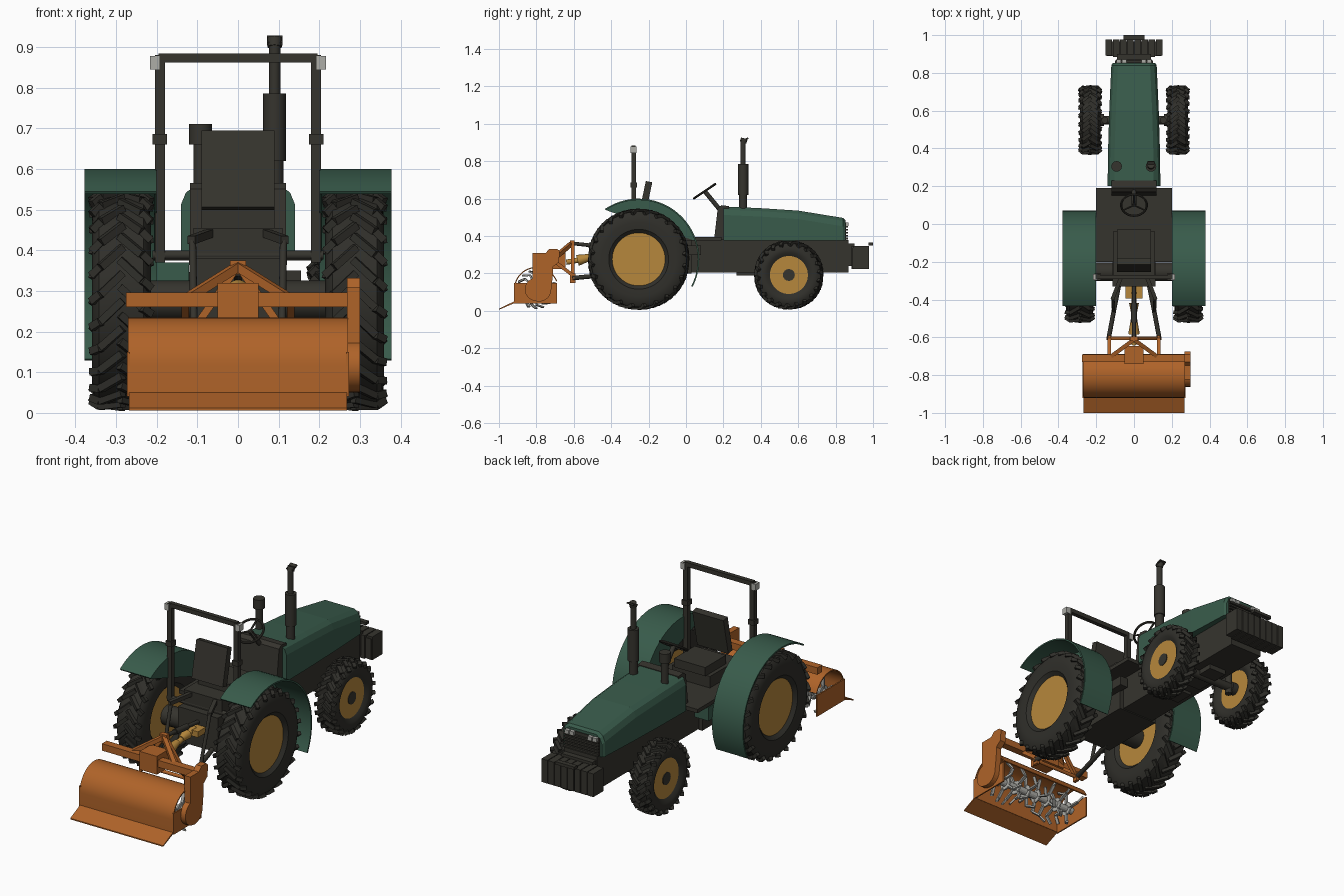
import bpy, bmesh, math
from math import sin, cos, pi, radians
from mathutils import Vector, Matrix

cube = bpy.data.objects.get("Cube")
if cube:
    bpy.data.objects.remove(cube, do_unlink=True)


def material(name, r, g, b):
    m = bpy.data.materials.new(name)
    m.use_nodes = True
    m.diffuse_color = (r, g, b, 1)
    m.node_tree.nodes["Principled BSDF"].inputs["Base Color"].default_value = (r, g, b, 1)
    return m


GREEN = material("green paint", .040, .105, .070)
DARK = material("dark metal", .036, .034, .027)
RUBBER = material("tyre rubber", .029, .028, .023)
ORANGE = material("orange paint", .43, .125, .022)
YELLOW = material("yellow paint", .47, .245, .045)
STEEL = material("light steel", .42, .42, .39)


def finish(name, bm, mat, smooth=False):
    bmesh.ops.recalc_face_normals(bm, faces=bm.faces)
    me = bpy.data.meshes.new(name)
    bm.to_mesh(me)
    bm.free()
    ob = bpy.data.objects.new(name, me)
    bpy.context.collection.objects.link(ob)
    me.materials.append(mat)
    if smooth:
        bpy.context.view_layer.objects.active = ob
        ob.select_set(True)
        bpy.ops.object.shade_smooth_by_angle(angle=radians(35))
        ob.select_set(False)
    return ob


def add_box(bm, x, y, z, tilt=0):
    """Box from (min, max) ranges, optionally tilted about x."""
    c = Vector([sum(r) / 2 for r in (x, y, z)])
    size = [r[1] - r[0] for r in (x, y, z)]
    m = Matrix.Translation(c) @ Matrix.Rotation(radians(tilt), 4, 'X') @ Matrix.Diagonal((*size, 1))
    bmesh.ops.create_cube(bm, size=1, matrix=m)


def add_bar(bm, p, q, r, r2=None, n=12, flat=1):
    """Round or square bar between two points."""
    p, q = Vector(p), Vector(q)
    m = Matrix.Translation((p + q) / 2) @ (q - p).to_track_quat('Z', 'Y').to_matrix().to_4x4()
    m = m @ Matrix.Diagonal((1, flat, 1, 1))
    if n == 4:
        m = m @ Matrix.Rotation(pi / 4, 4, 'Z')
    bmesh.ops.create_cone(bm, cap_ends=True, segments=n, radius1=r,
                          radius2=r if r2 is None else r2, depth=(q - p).length, matrix=m)


def box(name, mat, x, y, z, tilt=0):
    bm = bmesh.new()
    add_box(bm, x, y, z, tilt)
    return finish(name, bm, mat)


def bar(name, mat, p, q, r, r2=None, n=16):
    bm = bmesh.new()
    add_bar(bm, p, q, r, r2, n)
    return finish(name, bm, mat, n > 4)


def extrude(name, mat, outline, x0, x1, smooth=False):
    """Closed y-z outline pushed along x."""
    bm = bmesh.new()
    f = bm.faces.new([bm.verts.new((x0, y, z)) for y, z in outline])
    new = bmesh.ops.extrude_face_region(bm, geom=[f])["geom"]
    bmesh.ops.translate(bm, vec=(x1 - x0, 0, 0), verts=[v for v in new if isinstance(v, bmesh.types.BMVert)])
    return finish(name, bm, mat, smooth)


def arc(cy, cz, r, a0, a1, n):
    return [(cy + r * cos(radians(a0 + (a1 - a0) * i / n)), cz + r * sin(radians(a0 + (a1 - a0) * i / n)))
            for i in range(n + 1)]


def lathe(name, mat, centre, profile, n=48):
    """Spin (x, radius) profile round the x axis."""
    bm = bmesh.new()
    vs = [bm.verts.new((x, r, 0)) for x, r in profile]
    es = [bm.edges.new(e) for e in zip(vs, vs[1:])]
    bmesh.ops.spin(bm, geom=vs + es, axis=(1, 0, 0), cent=(0, 0, 0), angle=2 * pi, steps=n)
    bmesh.ops.remove_doubles(bm, verts=bm.verts, dist=1e-5)
    bmesh.ops.translate(bm, vec=centre, verts=bm.verts)
    return finish(name, bm, mat, True)


def wheel(name, cx, cy, cz, R, w, rim, lugs):
    h, t, c = w / 2, R - .012, (cx, cy, cz)
    lathe(name + "_tyre", RUBBER, c, [(-h * .7, rim), (-h * .95, rim + .02), (-h, (rim + t) / 2), (-h * .93, t - .02),
          (-h * .75, t - .004), (0, t), (h * .75, t - .004), (h * .93, t - .02), (h, (rim + t) / 2),
          (h * .95, rim + .02), (h * .7, rim)])
    lathe(name + "_rim", YELLOW, c, [(-h * .72, 0), (-h * .72, rim + .004), (h * .72, rim + .004), (h * .72, 0)])
    # chevron lugs, two staggered rows
    bm = bmesh.new()
    for s in (-1, 1):
        for k in range(lugs):
            a = 2 * pi * (k + (s + 1) / 4) / lugs
            pts = [(x, r, a + d) for x, r, d in ((-.05, R - .01, 0), (.7, R - .012, .2), (1, R - .026, .27))]
            pts = [Vector((cx + s * x * h, cy + r * cos(t2), cz + r * sin(t2))) for x, r, t2 in pts]
            for p, q in zip(pts, pts[1:]):
                add_bar(bm, p, q, .013, n=4)
    finish(name + "_lugs", bm, RUBBER)


# wheels, axles and fenders
RY, RZ, FY, FZ = -.253, .276, .55, .192
for side, s in (("left", 1), ("right", -1)):
    wheel(side + "_rear_wheel", s * .287, RY, RZ, .272, .145, .14, 24)
    wheel(side + "_front_wheel", s * .232, FY, FZ, .186, .11, .1, 22)
    bar(side + "_front_hub", DARK, (s * .16, FY, FZ), (s * .275, FY, FZ), .032)
    bar(side + "_kingpin", DARK, (s * .155, FY, FZ - .04), (s * .155, FY, FZ + .07), .018)
    shell = arc(RY, RZ, .324, -27, 124, 28) + arc(RY, RZ, .316, 124, -27, 28)
    extrude(side + "_fender", GREEN, shell, s * .2, s * .378, True)
    extrude(side + "_fender_inner_panel", GREEN, arc(RY, RZ, .318, 18, 124, 20), s * .2, s * .206)
bar("front_axle", DARK, (-.19, FY, FZ), (.19, FY, FZ), .022)
bar("rear_axle", DARK, (-.25, RY, RZ), (.25, RY, RZ), .05)

# chassis and platform
box("engine_block", DARK, (-.095, .095), (.0, .87), (.205, .38))
box("oil_pan", DARK, (-.06, .06), (.27, .37), (.19, .21))
box("axle_mount", DARK, (-.05, .05), (.45, .65), (.18, .21))
box("gear_housing", DARK, (-.115, .115), (-.33, .03), (.2, .38))
box("platform", DARK, (-.2, .2), (-.2, .19), (.375, .395))
box("seat_mount", DARK, (-.11, .11), (-.29, -.04), (.38, .455))
box("fuel_tank", GREEN, (-.2, -.12), (-.03, .1), (.3, .37))
box("step", DARK, (.11, .155), (-.03, .08), (.3, .35))
box("seat_base", DARK, (-.09, .09), (-.2, -.03), (.455, .5))
box("seat_back", DARK, (-.09, .09), (-.235, -.2), (.5, .693), -12)
extrude("dashboard", DARK, [(.23, .38), (.15, .38), (.17, .55), (.19, .565), (.23, .56)], -.118, .118)

# bonnet lofted through cross-sections
bm = bmesh.new()
rings = []
for y, w, top in ((.2, .14, .558), (.4, .137, .549), (.6, .131, .536), (.84, .12, .497), (.852, .112, .485)):
    half = [(w, .375), (w, top - .045), (w - .012, top - .016), (w - .035, top)]
    rings.append([bm.verts.new((x, y, z)) for x, z in half + [(-x, z) for x, z in reversed(half)]])
for a, b in zip(rings, rings[1:]):
    for i in range(len(a)):
        j = (i + 1) % len(a)
        bm.faces.new((a[i], a[j], b[j], b[i]))
bm.faces.new(rings[0])
bm.faces.new(rings[-1])
finish("bonnet", bm, GREEN)

# grille, headlights and front weights
box("grille", DARK, (-.1, .1), (.84, .856), (.38, .472))
bm = bmesh.new()
for i in range(5):
    add_box(bm, (-.1, .1), (.85, .866), (.382 + i * .016, .391 + i * .016))
finish("grille_slats", bm, DARK)
bm = bmesh.new()
for s in (-1, 1):
    for x in (.052, .08):
        add_box(bm, (s * x - .012, s * x + .012), (.85, .87), (.455, .473))
finish("headlights", bm, STEEL)
box("weight_bracket", DARK, (-.09, .09), (.84, .9), (.24, .36))
bm = bmesh.new()
for i in range(8):
    x = (i - 3.5) * .038
    add_box(bm, (x - .017, x + .017), (.885 + .008 * (i in (0, 7)), .978), (.225, .346))
finish("front_weights", bm, DARK)
box("weight_pin", DARK, (-.055, .055), (.975, 1), (.35, .365))
box("weight_core", DARK, (-.145, .145), (.89, .965), (.23, .335))

# exhaust and air cleaner
bar("muffler", DARK, (.09, .305, .62), (.09, .305, .785), .028)
bar("exhaust_pipe", DARK, (.09, .305, .5), (.09, .305, .91), .014)
bar("exhaust_neck", DARK, (.09, .305, .54), (.09, .305, .62), .022)
box("exhaust_flap", DARK, (.071, .109), (.295, .335), (.912, .92), 25)
bar("exhaust_tip", DARK, (.09, .305, .9), (.09, .312, .922), .018)
bar("air_intake", DARK, (-.092, .305, .5), (-.092, .305, .67), .018)
bar("air_cleaner_cap", DARK, (-.092, .305, .66), (-.092, .305, .71), .028)

# steering wheel
bpy.ops.mesh.primitive_torus_add(location=(0, .1, .64), rotation=(radians(34), 0, 0), major_radius=.068,
                                 minor_radius=.006, major_segments=32, minor_segments=8)
ring = bpy.context.object
ring.name = "steering_wheel"
ring.data.materials.append(DARK)
bpy.ops.object.shade_smooth_by_angle()
bm = bmesh.new()
for k in range(3):
    a = radians(90 + 120 * k)
    add_bar(bm, (0, .1, .64), (.066 * cos(a), .1 + .066 * sin(a) * cos(radians(34)),
            .64 + .066 * sin(a) * sin(radians(34))), .005, n=6)
add_bar(bm, (0, .1, .64), (0, .19, .53), .012)
finish("steering_column", bm, DARK)

# roll bar
for side, s in (("left", 1), ("right", -1)):
    bar(side + "_roll_post", DARK, (s * .192, -.28, .37), (s * .192, -.28, .88), .0175, n=4)
    box(side + "_roll_collar", DARK, (s * .192 - .018, s * .192 + .018), (-.298, -.262), (.66, .686))
    box(side + "_roll_bracket", STEEL, (s * .205 - .012, s * .205 + .012), (-.296, -.264), (.845, .878))
bar("roll_crossbar", DARK, (-.195, -.28, .873), (.195, -.28, .873), .016, n=4)
bar("rear_crossbar", DARK, (-.21, -.28, .388), (.21, -.28, .388), .011)

# three-point linkage and drive shaft
bm = bmesh.new()
for s in (-1, 1):
    add_bar(bm, (s * .075, -.3, .21), (s * .105, -.45, .19), .012)
    add_bar(bm, (s * .105, -.45, .19), (s * .135, -.61, .175), .012)
    add_bar(bm, (s * .06, -.26, .445), (s * .115, -.4, .425), .014, n=4)
    add_bar(bm, (s * .112, -.39, .43), (s * .108, -.46, .19), .009)
add_bar(bm, (0, -.32, .33), (0, -.6, .36), .01)
add_bar(bm, (0, -.42, .341), (0, -.52, .351), .015)
finish("hitch_links", bm, DARK, True)
box("power_takeoff_guard", YELLOW, (-.045, .045), (-.395, -.325), (.285, .315))
bar("drive_shaft", YELLOW, (0, -.36, .31), (0, -.64, .26), .014)
bar("shaft_cone", YELLOW, (0, -.5, .29), (0, -.58, .27), .016, .03)
bar("rear_shaft_cone", YELLOW, (0, -.47, .295), (0, -.42, .302), .016, .026)

# tiller frame
bm = bmesh.new()
for s in (-1, 1):
    add_bar(bm, (0, -.605, .362), (s * .13, -.605, .175), .013, n=4)
    add_bar(bm, (0, -.612, .36), (s * .12, -.7, .285), .015, n=4)
    add_box(bm, (s * .13 - .008, s * .13 + .008), (-.62, -.59), (.15, .2))
    add_bar(bm, (s * .13, -.605, .19), (s * .13, -.71, .27), .013, n=4)
add_bar(bm, (-.145, -.605, .175), (.145, -.605, .175), .009)
add_box(bm, (-.02, .02), (-.62, -.595), (.34, .375))
add_box(bm, (-.275, .275), (-.73, -.69), (.26, .296))
add_box(bm, (-.05, .05), (-.74, -.645), (.225, .32))
finish("tiller_frame", bm, ORANGE)

# tiller cover, end plates and flap
TY, TZ = -.8, .115
cover = [(-.92, .045)] + arc(TY, TZ, .12, 180, 22, 22) + arc(TY, TZ, .114, 22, 180, 22) + [(-.914, .045)]
extrude("tiller_cover", ORANGE, cover, -.27, .27, True)
extrude("tiller_flap", ORANGE, [(-.92, .05), (-1, .012), (-1, .006), (-.914, .043)], -.268, .268)
for side, s in (("left", 1), ("right", -1)):
    extrude(side + "_tiller_end", ORANGE, [(-.92, .04), (-.69, .04), (-.69, .15), (-.92, .15)], s * .266, s * .273)
case = arc(TY + .015, TZ, .065, 195, 345, 12) + [(-.712, .19), (-.712, .235), (-.68, .26), (-.675, .32),
                                                (-.69, .332), (-.73, .332), (-.75, .31), (-.822, .31), (-.822, .14)]
extrude("chain_case", ORANGE, case, .268, .3)
bar("chain_case_hub", ORANGE, (.27, TY, TZ), (.3, TY, TZ), .062, n=24)

# rotor with bent tines
bm = bmesh.new()
add_bar(bm, (-.265, TY, TZ), (.265, TY, TZ), .018)
for i in range(8):
    x = (i - 3.5) * .066
    add_bar(bm, (x - .004, TY, TZ), (x + .004, TY, TZ), .036)
    for k in range(4):
        a, s = pi / 2 * k + i * .4, 1 if k % 2 else -1
        u, v = Vector((0, cos(a), sin(a))), Vector((0, cos(a + .35), sin(a + .35)))
        o = Vector((x, TY, TZ))
        add_bar(bm, o + u * .025, o + u * .085, .011, n=4, flat=.6)
        add_bar(bm, o + u * .083, o + v * .102 + Vector((s * .026, 0, 0)), .01, n=4, flat=.6)
finish("tiller_rotor", bm, STEEL)
